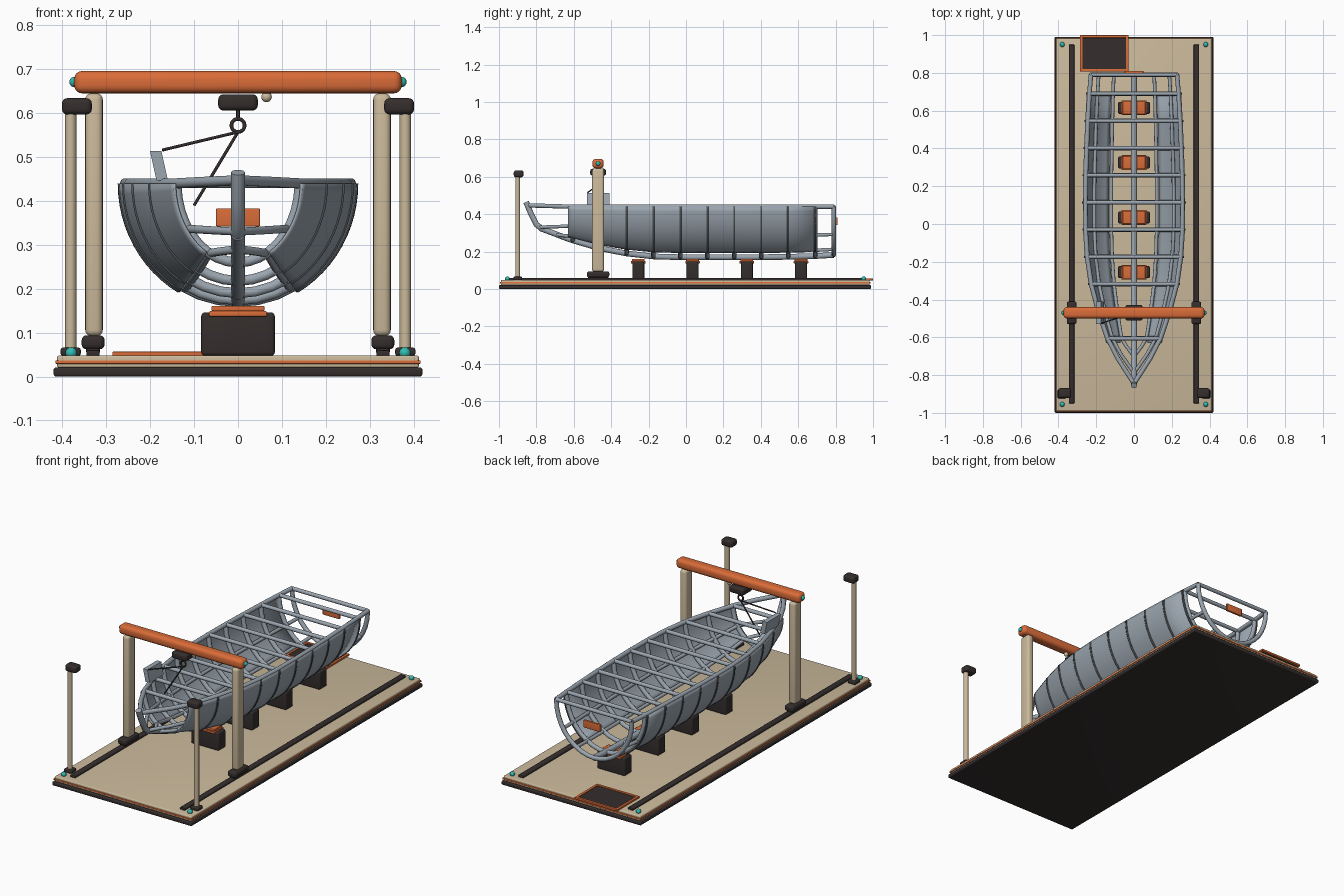
import bpy, bmesh, math
from mathutils import Vector

cube = bpy.data.objects.get("Cube")
if cube:
    bpy.data.objects.remove(cube, do_unlink=True)


def material(name, r, g, b):
    m = bpy.data.materials.new(name)
    m.use_nodes = True
    m.diffuse_color = (r, g, b, 1)
    node = next(n for n in m.node_tree.nodes if n.type == 'BSDF_PRINCIPLED')
    node.inputs["Base Color"].default_value = (r, g, b, 1)
    node.inputs["Roughness"].default_value = 0.7
    return m


STEEL = material("blue grey steel", 0.33, 0.38, 0.43)
SEAM = material("dark steel", 0.08, 0.09, 0.1)
TAN = material("sand", 0.6, 0.49, 0.33)
ORANGE = material("orange", 0.7, 0.15, 0.04)
DARK = material("charcoal", 0.035, 0.027, 0.026)
TEAL = material("teal", 0.03, 0.5, 0.45)


def finish(name, bm, mat, smooth=True):
    bmesh.ops.recalc_face_normals(bm, faces=bm.faces[:])
    me = bpy.data.meshes.new(name)
    bm.to_mesh(me)
    bm.free()
    me.materials.append(mat)
    ob = bpy.data.objects.new(name, me)
    bpy.context.collection.objects.link(ob)
    if smooth:
        bpy.ops.object.select_all(action='DESELECT')
        ob.select_set(True)
        bpy.context.view_layer.objects.active = ob
        bpy.ops.object.shade_smooth_by_angle(angle=math.radians(35))
    return ob


def box(name, x, y, z, mat, bevel=0.0):
    """Box from (min, max) ranges, with rounded edges."""
    bm = bmesh.new()
    bmesh.ops.create_cube(bm, size=1)
    for v in bm.verts:
        v.co = [(lo + hi) / 2 + c * (hi - lo) for c, (lo, hi) in zip(v.co, (x, y, z))]
    if bevel:
        bmesh.ops.bevel(bm, geom=bm.edges[:], offset=bevel, segments=4,
                        profile=0.5, affect='EDGES')
    return finish(name, bm, mat)


def ball(name, pos, r, mat):
    bm = bmesh.new()
    bmesh.ops.create_uvsphere(bm, u_segments=16, v_segments=10, radius=r)
    bmesh.ops.translate(bm, vec=pos, verts=bm.verts)
    return finish(name, bm, mat)


def tube(name, points, r, mat, cyclic=False):
    cu = bpy.data.curves.new(name, 'CURVE')
    cu.dimensions = '3D'
    cu.bevel_depth = r
    cu.bevel_resolution = 3
    cu.use_fill_caps = True
    sp = cu.splines.new('POLY')
    sp.points.add(len(points) - 1)
    for p, co in zip(sp.points, points):
        p.co = (*co, 1)
    sp.use_cyclic_u = cyclic
    sp.use_smooth = True
    cu.materials.append(mat)
    ob = bpy.data.objects.new(name, cu)
    bpy.context.collection.objects.link(ob)
    return ob


def span(centre, half):
    return (centre - half, centre + half)


# Stations of the hull: y, half width, keel height
GUNWALE = 0.44
STATIONS = [(-0.63, 0.133, 0.268), (-0.606, 0.14, 0.26), (-0.462, 0.188, 0.218),
            (-0.318, 0.226, 0.19), (-0.174, 0.247, 0.174), (-0.03, 0.256, 0.17),
            (0.114, 0.257, 0.17), (0.258, 0.255, 0.17), (0.402, 0.25, 0.17),
            (0.546, 0.244, 0.172), (0.69, 0.236, 0.176), (0.79, 0.228, 0.182)]


def hull(station, deg, side=1, out=0.0, dy=0.0):
    y, a, k = station
    t = math.radians(deg)
    return Vector((side * (a + out) * math.cos(t), y + dy,
                   GUNWALE - (GUNWALE - k + out) * math.sin(t)))


def sheet(name, rows, thick, mat):
    bm = bmesh.new()
    grid = [[bm.verts.new(p) for p in row] for row in rows]
    for r0, r1 in zip(grid, grid[1:]):
        for i in range(len(r0) - 1):
            bm.faces.new((r0[i], r0[i + 1], r1[i + 1], r1[i]))
    ob = finish(name, bm, mat)
    mod = ob.modifiers.new("thickness", 'SOLIDIFY')
    mod.thickness = thick
    mod.offset = 0
    return ob


# Base platform
box("base_slab", (-0.42, 0.42), (-1, 0.99), (0, 0.021), DARK, 0.006)
box("base_deck", (-0.412, 0.412), (-0.99, 0.982), (0.02, 0.048), TAN, 0.005)
box("base_stripe", (-0.416, 0.416), (-0.994, 0.986), (0.029, 0.037), ORANGE, 0.002)

# Hatch at the rear of the deck
box("hatch_panel", (-0.275, -0.04), (0.82, 0.99), (0.046, 0.053), DARK)
for x in (-0.279, -0.036):
    box("hatch_frame_side", span(x, 0.007), (0.807, 1), (0.046, 0.057), ORANGE, 0.002)
for y in (0.814, 0.993):
    box("hatch_frame_end", (-0.286, -0.029), span(y, 0.007), (0.046, 0.057), ORANGE, 0.002)

for s, label in ((1, "left"), (-1, "right")):
    # Deck rails and corner lights
    box(label + "_rail", span(s * 0.33, 0.015), (-0.95, 0.95), (0.046, 0.06), DARK, 0.004)
    for y in (-0.955, 0.95):
        ball(label + "_deck_light", (s * 0.38, y, 0.054), 0.013, TEAL)
    # Front lamp posts
    tube(label + "_lamp_post", [(s * 0.381, -0.9, 0.055), (s * 0.381, -0.9, 0.605)], 0.013, TAN)
    box(label + "_lamp_foot", span(s * 0.381, 0.023), span(-0.9, 0.023), (0.047, 0.066), DARK, 0.006)
    box(label + "_lamp_head", span(s * 0.367, 0.034), span(-0.895, 0.026), (0.597, 0.634), DARK, 0.012)
    # Gantry legs
    box(label + "_gantry_wheel", span(s * 0.33, 0.016), span(-0.47, 0.055), (0.05, 0.075), DARK, 0.008)
    box(label + "_gantry_foot", span(s * 0.33, 0.026), span(-0.47, 0.06), (0.062, 0.094), DARK, 0.011)
    box(label + "_gantry_leg", span(s * 0.328, 0.02), span(-0.47, 0.032), (0.092, 0.645), TAN, 0.014)
    ball(label + "_beam_light", (s * 0.372, -0.47, 0.671), 0.012, TEAL)

# Gantry beam, trolley and hook
box("gantry_beam", (-0.373, 0.373), span(-0.47, 0.03), (0.645, 0.696), ORANGE, 0.018)
box("trolley", (-0.045, 0.045), span(-0.47, 0.042), (0.606, 0.643), DARK, 0.012)
ball("trolley_knob", (0.065, -0.47, 0.637), 0.012, TAN)
tube("hook_line", [(0, -0.47, 0.61), (0, -0.47, 0.588)], 0.004, DARK)
ring = [(0.015 * math.cos(i * math.pi / 10), -0.47, 0.572 + 0.015 * math.sin(i * math.pi / 10))
        for i in range(20)]
tube("hook_ring", ring, 0.0045, DARK, True)
tube("long_sling", [(0, -0.47, 0.557), (-0.172, -0.525, 0.516)], 0.0035, DARK)
tube("short_sling", [(0, -0.47, 0.557), (-0.1, -0.49, 0.39)], 0.0035, DARK)

# Hull plate hanging from the slings
plate = box("lifted_plate", span(-0.18, 0.013), (-0.53, -0.41), (0.447, 0.514), STEEL)
for v in plate.data.vertices:
    v.co.x -= (v.co.z - 0.48) * 0.22

# Keel blocks
for y in (-0.255, 0.035, 0.325, 0.615):
    box("keel_block", (-0.084, 0.084), span(y, 0.032), (0.047, 0.146), DARK, 0.009)
    box("keel_pad", (-0.066, 0.066), span(y, 0.039), (0.137, 0.149), ORANGE, 0.003)
    box("keel_pad_top", (-0.06, 0.06), span(y, 0.034), (0.149, 0.161), ORANGE, 0.003)

# Keel and raked stem
spine = [(0, y, k) for y, a, k in reversed(STATIONS)]
tube("keel", spine + [(0, -0.7, 0.295), (0, -0.78, 0.325)], 0.016, STEEL)
tube("stem", [(0, -0.77, 0.322), (0, -0.8, 0.345), (0, -0.83, 0.405), (0, -0.855, 0.465)], 0.016, STEEL)

# Ribs and crossbeams
for st in STATIONS[1:]:
    arc = [hull(st, d) for d in range(0, 181, 10)]
    tube("rib", arc, 0.012, STEEL)
    tube("crossbeam", [arc[0], arc[-1]], 0.0105, STEEL)

for s, label in ((1, "left"), (-1, "right")):
    # Gunwale and stringers, drawn in to the stem
    for name, deg, end, r in (("_gunwale", 0, (0, -0.845, 0.447), 0.012),
                              ("_upper_stringer", 35, (0, -0.79, 0.33), 0.0095),
                              ("_lower_stringer", 62, (0, -0.7, 0.29), 0.0095)):
        path = [hull(st, deg, s) for st in reversed(STATIONS[1:])]
        nose = Vector(end)
        mid = path[-1].lerp(nose, 0.45)
        mid.x *= 1.1
        tube(label + name, path + [mid, nose], r, STEEL)
    # Hull plating with dark seams over the ribs
    angles = range(0, 61, 5)
    sheet(label + "_plating", [[hull(st, d, s, 0.011) for d in angles] for st in STATIONS[:-1]],
          0.006, STEEL)
    for st in STATIONS[2:-1]:
        sheet(label + "_seam", [[hull(st, d, s, 0.0145, w) for d in angles] for w in (-0.005, 0.005)],
              0.005, SEAM)

# Stern plate
box("stern_plate", (-0.05, 0.05), (0.798, 0.811), (0.342, 0.383), ORANGE, 0.003)
